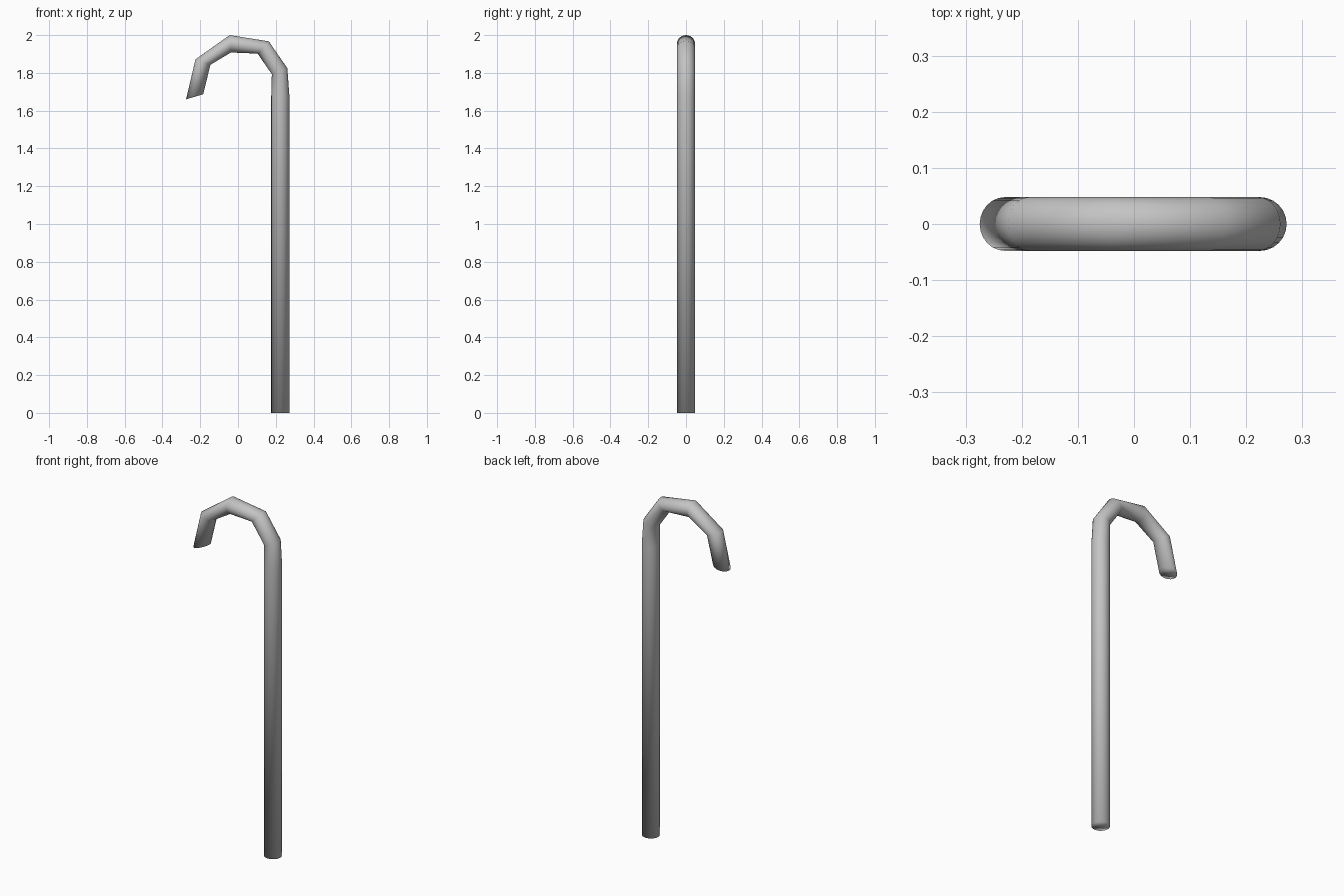
import bpy, bmesh
from math import cos, sin, tau
from mathutils import Vector

if "Cube" in bpy.data.objects:
    bpy.data.objects.remove(bpy.data.objects["Cube"])

# Plain grey finish
grey = bpy.data.materials.new("plain grey")
grey.use_nodes = True
color = (0.55, 0.55, 0.55, 1)
grey.diffuse_color = color
grey.node_tree.nodes["Principled BSDF"].inputs["Base Color"].default_value = color

SIDES = 24
HALF_WIDTH = 0.048

# Outer and inner edge (x, z) of each cross-section, from foot to hook tip
sections = [
    ((0.272, 0.0), (0.176, 0.0)),
    ((0.272, 1.68), (0.176, 1.68)),
    ((0.261, 1.825), (0.179, 1.793)),
    ((0.163, 1.967), (0.104, 1.902)),
    ((-0.044, 2.0), (-0.037, 1.908)),
    ((-0.225, 1.872), (-0.146, 1.843)),
    ((-0.275, 1.66), (-0.184, 1.687)),
]


def add_ring(bm, outer, inner):
    """Elliptical mitred cross-section spanning the two edge points."""
    a, b = (Vector((x, 0, z)) for x, z in (outer, inner))
    centre, reach = (a + b) / 2, (a - b) / 2
    side = Vector((0, HALF_WIDTH, 0))
    return [bm.verts.new(centre + reach * cos(tau * i / SIDES) + side * sin(tau * i / SIDES))
            for i in range(SIDES)]


# Hooked cane: bridged rings with closed ends
bm = bmesh.new()
rings = [add_ring(bm, *section) for section in sections]
for low, high in zip(rings, rings[1:]):
    for i in range(SIDES):
        j = (i + 1) % SIDES
        bm.faces.new((low[i], low[j], high[j], high[i]))
bm.faces.new(rings[0][::-1])
bm.faces.new(rings[-1])
bmesh.ops.recalc_face_normals(bm, faces=bm.faces)
for face in bm.faces:
    face.smooth = True

mesh = bpy.data.meshes.new("hooked_cane")
bm.to_mesh(mesh)
bm.free()
mesh.materials.append(grey)
bpy.context.collection.objects.link(bpy.data.objects.new("hooked_cane", mesh))
